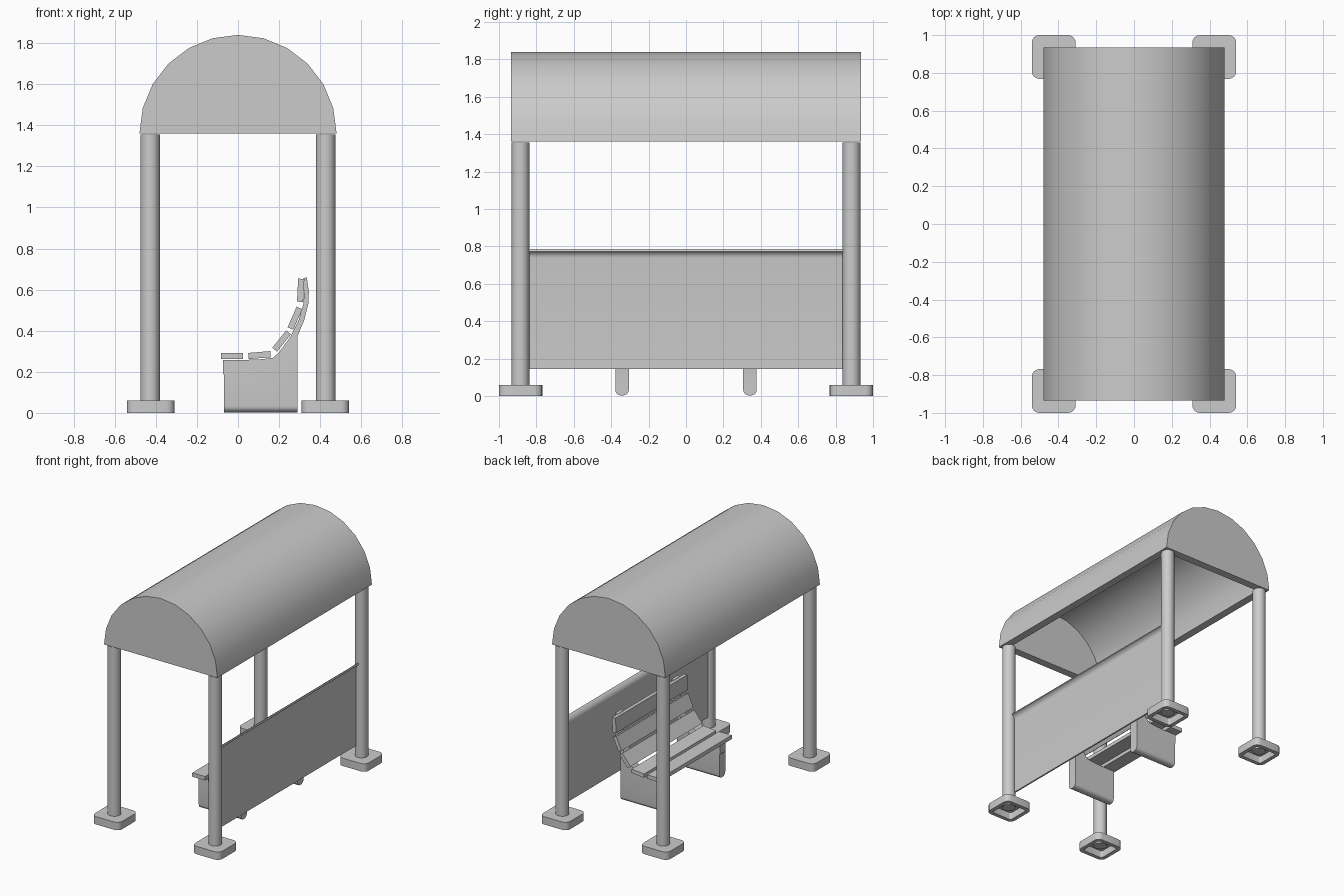
import bpy, bmesh, math
from mathutils import Vector

if "Cube" in bpy.data.objects:
    bpy.data.objects.remove(bpy.data.objects["Cube"])


def finish(name, bm, smooth=True):
    bmesh.ops.recalc_face_normals(bm, faces=bm.faces)
    me = bpy.data.meshes.new(name)
    bm.to_mesh(me)
    bm.free()
    ob = bpy.data.objects.new(name, me)
    bpy.context.collection.objects.link(ob)
    if smooth:
        bpy.ops.object.select_all(action='DESELECT')
        ob.select_set(True)
        bpy.context.view_layer.objects.active = ob
        bpy.ops.object.shade_smooth_by_angle(angle=math.radians(35))
    return ob


def ring(bm, pts):
    return [bm.verts.new(p) for p in pts]


def bridge(bm, a, b, closed=True):
    n = len(a)
    for i in range(n if closed else n - 1):
        j = (i + 1) % n
        bm.faces.new((a[i], a[j], b[j], b[i]))


def prism(bm, profile, y0, y1):
    """Extrude an x-z profile along y."""
    a = ring(bm, [(x, y0, z) for x, z in profile])
    b = ring(bm, [(x, y1, z) for x, z in profile])
    bridge(bm, a, b)
    bm.faces.new(a)
    bm.faces.new(b)


def rounded_square(cx, cy, half, r, z):
    pts = []
    for k in range(4):
        mid = math.radians(45 + 90 * k)
        ox = math.copysign(half - r, math.cos(mid))
        oy = math.copysign(half - r, math.sin(mid))
        for s in range(5):
            a = math.radians(90 * k + 22.5 * s)
            pts.append((cx + ox + r * math.cos(a), cy + oy + r * math.sin(a), z))
    return pts


# Four posts, each on a hollow rounded foot
for side, sx in (("left", -1), ("right", 1)):
    for end, sy in (("front", -1), ("back", 1)):
        cx, cy = sx * 0.425, sy * 0.884
        bm = bmesh.new()
        ob_, ot = (ring(bm, rounded_square(cx, cy, 0.116, 0.04, z)) for z in (0, 0.06))
        ib, it = (ring(bm, rounded_square(cx, cy, 0.086, 0.015, z)) for z in (0, 0.055))
        bridge(bm, ob_, ot)
        bridge(bm, ib, it)
        bridge(bm, ob_, ib)
        bm.faces.new(ot)
        bm.faces.new(it)
        finish(f"{end}_{side}_foot", bm)

        bpy.ops.mesh.primitive_cylinder_add(vertices=24, radius=0.047, depth=1.325,
                                            location=(sx * 0.427, sy * 0.885, 0.6925))
        bpy.context.object.name = f"{end}_{side}_post"
        bpy.ops.object.shade_smooth_by_angle(angle=math.radians(35))

# Hollow barrel roof with closed ends
bm = bmesh.new()


def arc(r, y):
    return ring(bm, [(r * math.cos(math.pi * i / 12), y, 1.36 + r * math.sin(math.pi * i / 12))
                     for i in range(13)])


of, ob2, inf, inb = arc(0.48, -0.935), arc(0.48, 0.935), arc(0.42, -0.875), arc(0.42, 0.875)
for a, b in ((of, ob2), (inf, inb)):
    bridge(bm, a, b, closed=False)
    bm.faces.new(a)
    bm.faces.new(b)
bridge(bm, [of[0], of[-1], ob2[-1], ob2[0]], [inf[0], inf[-1], inb[-1], inb[0]])
finish("roof", bm)

# Back panel: thin sheet whose top flares outward
R, T, X = 0.05, 0.012, 0.413
angles = [math.radians(70 * i / 6) for i in range(7)]
base = 0.785 - R * math.sin(angles[-1])
inner = [(X - T + R - R * math.cos(a), base + R * math.sin(a)) for a in angles]
outer = [(X - T + R - (R - T) * math.cos(a), base + (R - T) * math.sin(a)) for a in angles]
bm = bmesh.new()
prism(bm, [(X, 0.145)] + outer + inner[::-1] + [(X - T, 0.145)], -0.84, 0.84)
finish("back_panel", bm)

# Bench supports with rounded undersides
support = [(-0.068, 0.003), (0.29, 0.003), (0.29, 0.375), (0.322, 0.45), (0.342, 0.53),
           (0.345, 0.59), (0.335, 0.66), (0.318, 0.655), (0.323, 0.59), (0.318, 0.53),
           (0.295, 0.45), (0.255, 0.37), (0.2, 0.295), (0.17, 0.268), (0.1, 0.26),
           (0.03, 0.258), (-0.072, 0.258), (-0.072, 0.19), (-0.068, 0.185)]
for end, sy in (("front", -1), ("back", 1)):
    bm = bmesh.new()
    prism(bm, support, sy * 0.342 - 0.036, sy * 0.342 + 0.036)
    low = [e for e in bm.edges if all(v.co.z < 0.005 for v in e.verts)
           and abs(e.verts[0].co.x - e.verts[1].co.x) > 0.1]
    bmesh.ops.bevel(bm, geom=low, offset=0.03, segments=5, profile=0.5, affect='EDGES')
    finish(f"{end}_bench_support", bm)

# Bench slats: underside start and end in x-z, thickened toward the sitter
slats = [("seat_slat_1", (-0.083, 0.262), (0.025, 0.262)),
         ("seat_slat_2", (0.052, 0.262), (0.16, 0.271)),
         ("back_slat_1", (0.19, 0.298), (0.258, 0.383)),
         ("back_slat_2", (0.269, 0.405), (0.313, 0.505)),
         ("back_slat_3", (0.317, 0.54), (0.323, 0.652))]
for name, p, q in slats:
    p, q = Vector(p), Vector(q)
    d = (q - p).normalized()
    n = Vector((-d.y, d.x)) * 0.03
    bm = bmesh.new()
    prism(bm, [tuple(v) for v in (p, q, q + n, p + n)], -0.435, 0.435)
    finish(name, bm, smooth=False)
